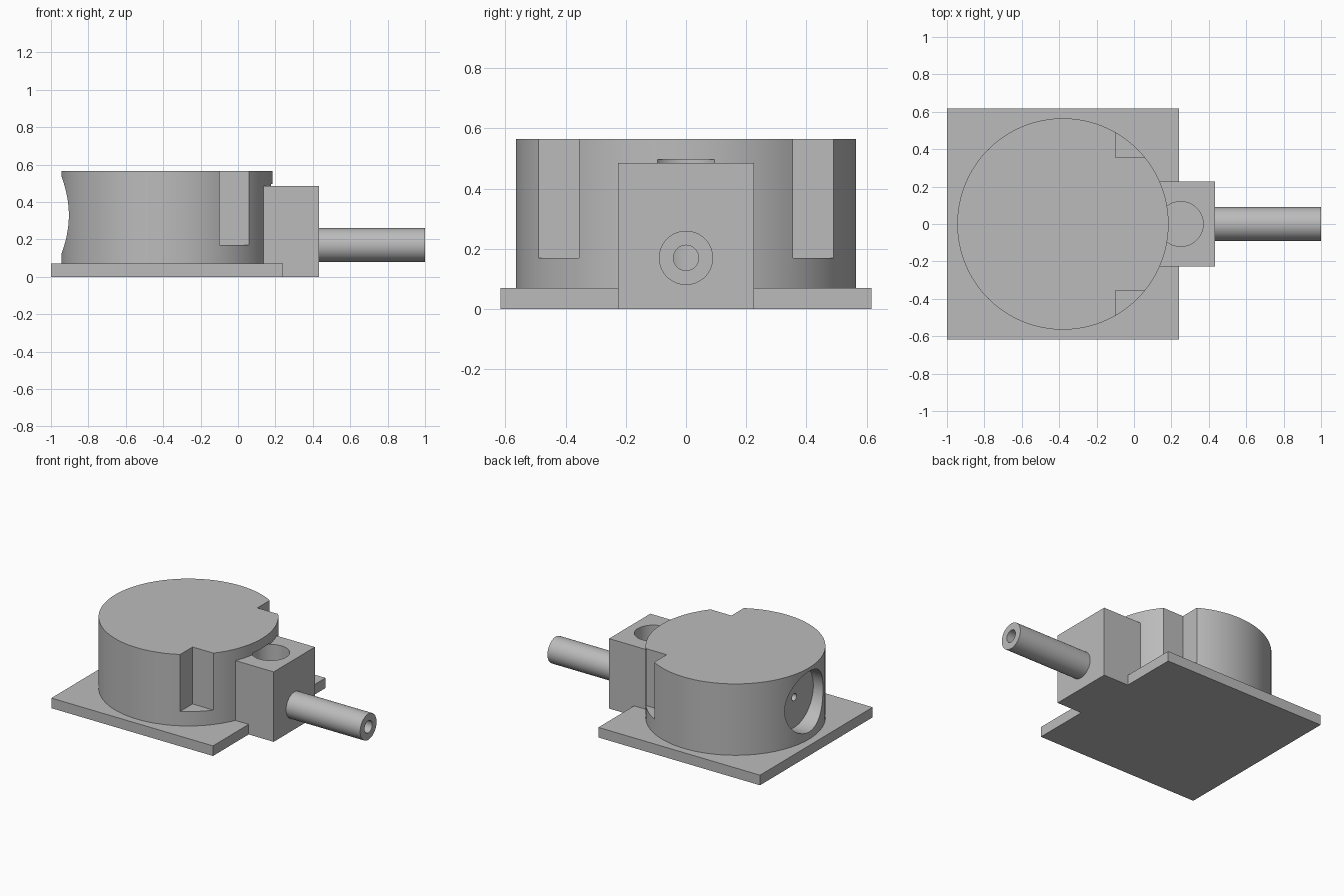
import bpy, bmesh
from math import pi, radians
from mathutils import Vector

if "Cube" in bpy.data.objects:
    bpy.data.objects.remove(bpy.data.objects["Cube"])

GREY = (0.5, 0.5, 0.5, 1)
grey = bpy.data.materials.new("plain_grey")
grey.use_nodes = True
grey.diffuse_color = GREY
grey.node_tree.nodes["Principled BSDF"].inputs["Base Color"].default_value = GREY


def activate(ob):
    bpy.ops.object.select_all(action="DESELECT")
    ob.select_set(True)
    bpy.context.view_layer.objects.active = ob


def prism(name, outline, z0, z1):
    """Extrude a flat outline upwards."""
    bm = bmesh.new()
    face = bm.faces.new([bm.verts.new((x, y, z0)) for x, y in outline])
    top = bmesh.ops.extrude_face_region(bm, geom=[face])["geom"]
    verts = [v for v in top if isinstance(v, bmesh.types.BMVert)]
    bmesh.ops.translate(bm, verts=verts, vec=(0, 0, z1 - z0))
    bmesh.ops.recalc_face_normals(bm, faces=bm.faces)
    mesh = bpy.data.meshes.new(name)
    bm.to_mesh(mesh)
    bm.free()
    mesh.materials.append(grey)
    ob = bpy.data.objects.new(name, mesh)
    bpy.context.collection.objects.link(ob)
    return ob


def box(name, x0, x1, y0, y1, z0, z1):
    return prism(name, [(x0, y0), (x1, y0), (x1, y1), (x0, y1)], z0, z1)


def rod(name, start, end, radius, sides=64):
    """Cylinder between two points."""
    a, b = Vector(start), Vector(end)
    bpy.ops.mesh.primitive_cylinder_add(
        vertices=sides, radius=radius, depth=(b - a).length, location=(a + b) / 2,
        rotation=(0, pi / 2 if a.z == b.z else 0, 0))
    ob = bpy.context.object
    ob.name = name
    ob.data.materials.append(grey)
    return ob


def cut(ob, *cutters):
    for cutter in cutters:
        mod = ob.modifiers.new("cut", "BOOLEAN")
        mod.operation = "DIFFERENCE"
        mod.solver = "EXACT"
        mod.object = cutter
        activate(ob)
        bpy.ops.object.modifier_apply(modifier=mod.name)


# Main sizes
DRUM_X, DRUM_R, DRUM_TOP = -0.38, 0.565, 0.565
PLATE_TOP, PLATE_X, PLATE_Y = 0.07, 0.24, 0.617
BLOCK_X, BLOCK_Y, BLOCK_TOP = 0.432, 0.226, 0.485
SHAFT_Z, PORT_Z, WELL_X = 0.17, 0.33, 0.25

# Square base plate with a tongue under the block
half = [(-1, PLATE_Y), (PLATE_X, PLATE_Y), (PLATE_X, BLOCK_Y), (BLOCK_X, BLOCK_Y)]
base_plate = prism("base_plate", half + [(x, -y) for x, y in reversed(half)], 0, PLATE_TOP)

# Round body, side block and hollow shaft
drum = rod("drum", (DRUM_X, 0, PLATE_TOP), (DRUM_X, 0, DRUM_TOP), DRUM_R, 128)
block = box("side_block", 0, BLOCK_X, -BLOCK_Y, BLOCK_Y, PLATE_TOP, BLOCK_TOP)
shaft = rod("shaft", (0.4, 0, SHAFT_Z), (1, 0, SHAFT_Z), 0.09)

# Cutters: well, shaft bore, large recess with small port, two corner notches
well = rod("well_cutter", (WELL_X, 0, 0.05), (WELL_X, 0, 0.497), 0.12)
bore = rod("bore_cutter", (WELL_X, 0, SHAFT_Z), (1.1, 0, SHAFT_Z), 0.042, 32)
recess = rod("recess_cutter", (-1.1, 0, PORT_Z), (-0.83, 0, PORT_Z), 0.21)
port = rod("port_cutter", (-0.9, 0, PORT_Z), (-0.65, 0, PORT_Z), 0.025, 24)
notches = [box("notch_cutter", -0.1, 0.3, min(s * 0.355, s), max(s * 0.355, s), SHAFT_Z, 0.7)
           for s in (-1, 1)]

cut(drum, well, recess, port, *notches)
cut(block, well, bore)
cut(shaft, bore)
for helper in [well, bore, recess, port] + notches:
    bpy.data.objects.remove(helper)

# Smooth the round walls, keep hard edges
for part in (drum, block, shaft):
    activate(part)
    bpy.ops.object.shade_smooth_by_angle(angle=radians(30))
